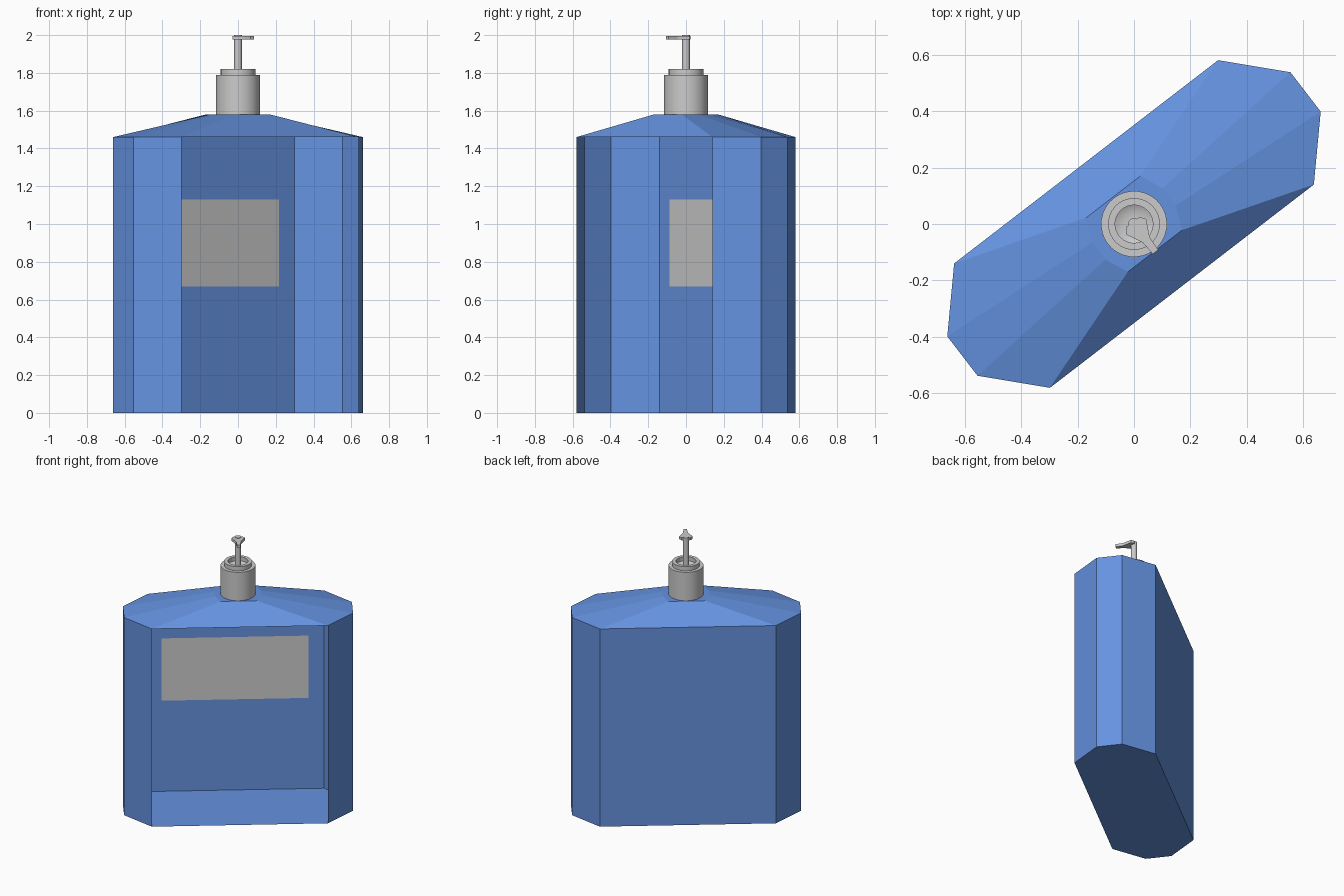
import bpy, bmesh, math

if "Cube" in bpy.data.objects:
    bpy.data.objects.remove(bpy.data.objects["Cube"])

ANGLE = math.radians(37.6)   # the whole bottle is turned about z

blue = bpy.data.materials.new("blue_plastic")
blue.diffuse_color = (0.13, 0.29, 0.75, 1)
blue.use_nodes = True
blue.node_tree.nodes["Principled BSDF"].inputs["Base Color"].default_value = blue.diffuse_color


def finish(name, bm, mat=None):
    me = bpy.data.meshes.new(name)
    bm.to_mesh(me)
    bm.free()
    ob = bpy.data.objects.new(name, me)
    bpy.context.collection.objects.link(ob)
    ob.rotation_euler.z = ANGLE
    if mat:
        me.materials.append(mat)
    return ob


def ring(bm, pts, z):
    return [bm.verts.new((x, y, z)) for x, y in pts]


def bridge(bm, a, b, skip=()):
    n = len(a)
    for i in range(n):
        if i not in skip:
            bm.faces.new((a[i], a[(i + 1) % n], b[(i + 1) % n], b[i]))


def lathe(name, profile, n=32, cap=False):
    bm = bmesh.new()
    rings = [ring(bm, [(r * math.cos(2 * math.pi * i / n), r * math.sin(2 * math.pi * i / n))
                       for i in range(n)], z) for r, z in profile]
    for a, b in zip(rings, rings[1:]):
        bridge(bm, a, b)
    if cap:
        bm.faces.new(rings[-1])
    ob = finish(name, bm)
    bpy.ops.object.select_all(action='DESELECT')
    bpy.context.view_layer.objects.active = ob
    ob.select_set(True)
    bpy.ops.object.shade_smooth_by_angle()
    return ob


# Bottle: thin octagonal shell with an open front panel
quarter = [(0.59, -0.278), (0.767, -0.088), (0.767, 0.088), (0.59, 0.278)]
octagon = quarter + [(-x, -y) for x, y in quarter]
bm = bmesh.new()
low = ring(bm, octagon, 0)
mid = ring(bm, octagon, 1.46)
top = ring(bm, [(x * 0.205, y * 0.435) for x, y in octagon], 1.58)
bridge(bm, low, mid, skip=(7,))
bridge(bm, mid, top)
bm.faces.new(low[::-1])
bm.faces.new(top)
finish("bottle_body", bm, blue)

# Label: sheet against the inside of the back wall
bm = bmesh.new()
bm.faces.new([bm.verts.new((x, 0.276, z)) for x, z in
              ((-0.5, 0.67), (0.485, 0.67), (0.485, 1.13), (-0.5, 1.13))])
finish("label", bm)

# Pump collar with a recessed mouth, and stem
lathe("pump_collar", [(0.117, 1.58), (0.117, 1.79), (0.092, 1.79), (0.092, 1.82),
                      (0.067, 1.82), (0.067, 1.79), (0.047, 1.78), (0.02, 1.78)])
lathe("pump_stem", [(0.021, 1.77), (0.021, 2.0)], n=16, cap=True)

# Spout: flat head narrowing towards the front
half = [(0.03, 0.008), (0.045, -0.012), (0.016, -0.07), (0.012, -0.125)]
outline = [(-x, y) for x, y in half] + half[::-1]
bm = bmesh.new()
a = ring(bm, outline, 1.976)
b = ring(bm, outline, 1.996)
bridge(bm, a, b)
bm.faces.new(a[::-1])
bm.faces.new(b)
finish("pump_spout", bm)
